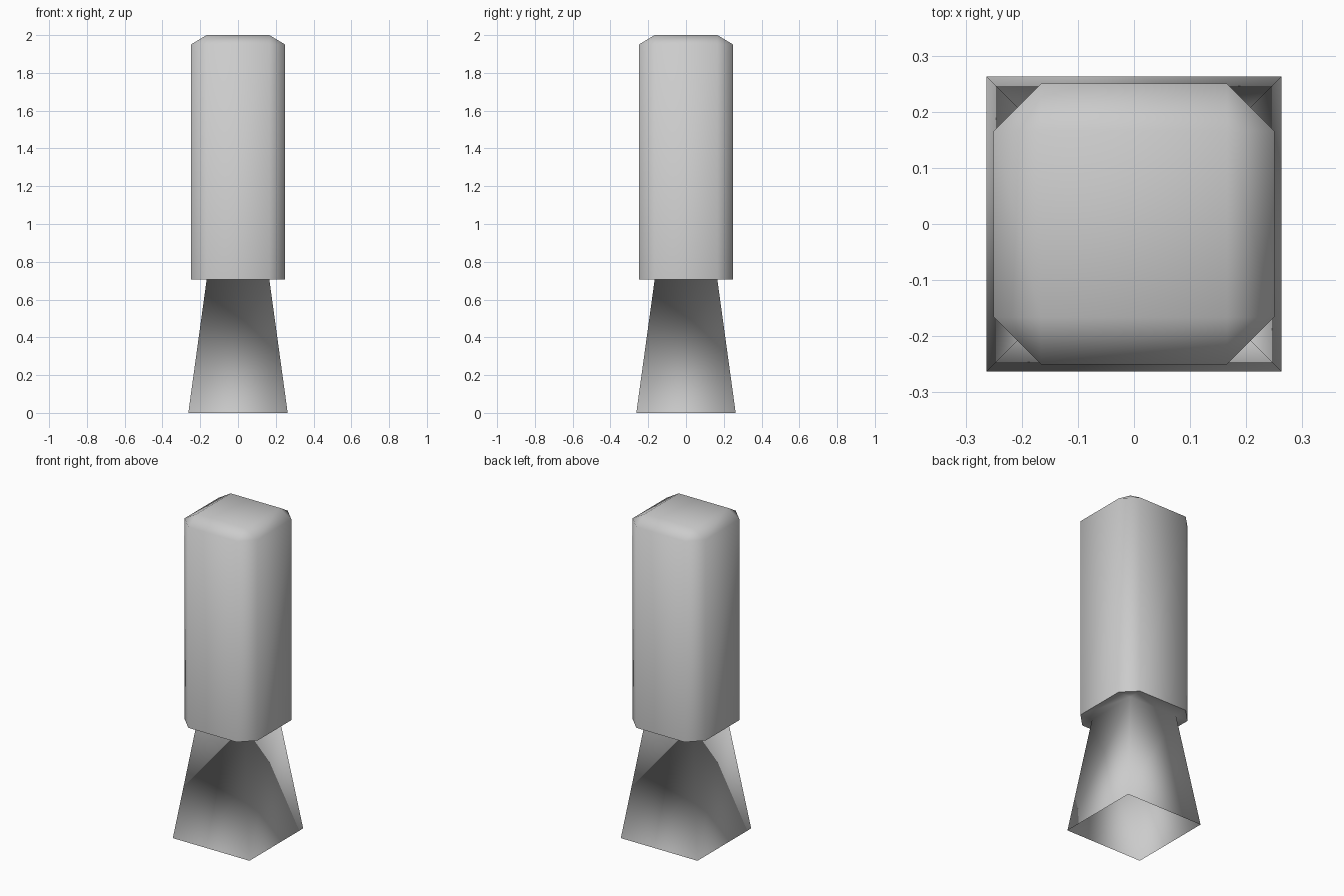
import bpy, bmesh

if "Cube" in bpy.data.objects:
    bpy.data.objects.remove(bpy.data.objects["Cube"])

BODY, INNER, FOOT = 0.25, 0.166, 0.263   # half widths

mat = bpy.data.materials.new("light grey")
mat.diffuse_color = (0.6, 0.6, 0.6, 1)
mat.use_nodes = True
mat.node_tree.nodes["Principled BSDF"].inputs["Base Color"].default_value = mat.diffuse_color

bm = bmesh.new()


def square(h, z):
    return [bm.verts.new((sx * h, sy * h, z))
            for sx, sy in ((1, -1), (1, 1), (-1, 1), (-1, -1))]


def octagon(h, c, z):
    pts = ((c, -h), (h, -c), (h, c), (c, h), (-c, h), (-h, c), (-h, -c), (-c, -h))
    return [bm.verts.new((x, y, z)) for x, y in pts]


def bridge(a, b):
    """Join two rings that have the same number of points."""
    n = len(a)
    for i in range(n):
        j = (i + 1) % n
        bm.faces.new((a[i], a[j], b[j], b[i]))


def square_to_octagon(sq, octa):
    """Quads along the sides and a triangle at each corner."""
    for i in range(4):
        j = (i + 1) % 4
        bm.faces.new((octa[2 * i], octa[2 * i + 1], sq[i]))
        bm.faces.new((octa[2 * i + 1], octa[2 * j], sq[j], sq[i]))


# Chamfered upper block with sloped cap
cap = square(INNER, 2.0)
shoulder = octagon(BODY, INNER, 1.95)
rim = octagon(BODY, INNER, 0.705)
bm.faces.new(cap)
square_to_octagon(cap, shoulder)
bridge(rim, shoulder)

# Underside ledge and flared hollow foot, open at the bottom
neck = square(INNER, 0.705)
foot = square(FOOT, 0.0)
square_to_octagon(neck, rim)
bridge(foot, neck)

bmesh.ops.recalc_face_normals(bm, faces=bm.faces)
bm.normal_update()
top_face = max(bm.faces, key=lambda f: f.calc_center_median().z)
if top_face.normal.z < 0:
    bmesh.ops.reverse_faces(bm, faces=bm.faces)

# Smooth everywhere except the lower rim of the block
for f in bm.faces:
    f.smooth = True
rim_set = set(rim)
for e in bm.edges:
    if set(e.verts) <= rim_set:
        e.smooth = False

mesh = bpy.data.meshes.new("post_with_flared_foot")
bm.to_mesh(mesh)
bm.free()
mesh.materials.append(mat)
post = bpy.data.objects.new("post_with_flared_foot", mesh)
bpy.context.collection.objects.link(post)
